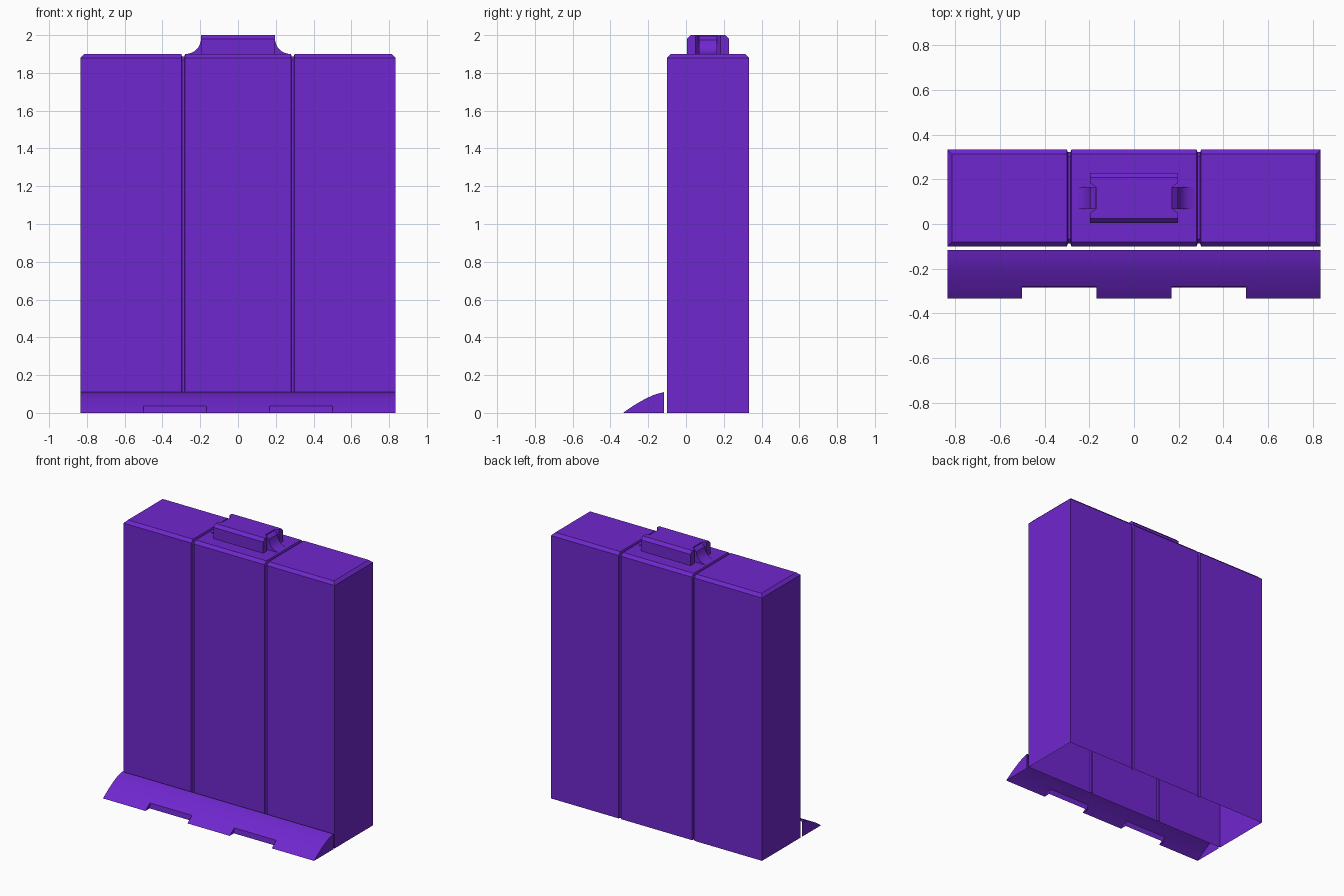
import bpy, bmesh

if "Cube" in bpy.data.objects:
    bpy.data.objects.remove(bpy.data.objects["Cube"])

purple = bpy.data.materials.new("purple")
purple.diffuse_color = (0.16, 0.02, 0.62, 1)
purple.use_nodes = True
purple.node_tree.nodes["Principled BSDF"].inputs["Base Color"].default_value = purple.diffuse_color


def make_object(name, polys, smooth=False):
    """Join a list of polygons (point lists) into one welded object."""
    bm = bmesh.new()
    for poly in polys:
        bm.faces.new([bm.verts.new(p) for p in poly])
    bmesh.ops.remove_doubles(bm, verts=bm.verts, dist=0.0001)
    bmesh.ops.recalc_face_normals(bm, faces=bm.faces)
    mesh = bpy.data.meshes.new(name)
    bm.to_mesh(mesh)
    bm.free()
    obj = bpy.data.objects.new(name, mesh)
    bpy.context.collection.objects.link(obj)
    mesh.materials.append(purple)
    if smooth:
        bpy.ops.object.select_all(action='DESELECT')
        obj.select_set(True)
        bpy.context.view_layer.objects.active = obj
        bpy.ops.object.shade_smooth_by_angle(angle=0.5)
    return obj


def bridge(a, b):
    """Quads between two equally long rows of points."""
    return [[a[i], a[i + 1], b[i + 1], b[i]] for i in range(len(a) - 1)]


# Cabinet body: open-bottomed shell with two grooves running over the top
def body_row(x, d=0.0, x_top=None):
    t = x if x_top is None else x_top
    y0, y1 = -0.10, 0.333
    return [(x, y0 + d, 0), (x, y0 + d, 1.88 - d), (t, y0 + 0.02 + d, 1.90 - d),
            (t, y1 - 0.02 - d, 1.90 - d), (x, y1 - d, 1.88 - d), (x, y1 - d, 0)]


half = [(0.28, 0), (0.284, 0.012), (0.296, 0.012), (0.30, 0)]
rows = [body_row(-0.835, 0, -0.815)]
rows += [body_row(-x, d) for x, d in reversed(half)]
rows += [body_row(x, d) for x, d in half]
rows += [body_row(0.835, 0, 0.815)]
polys = []
for a, b in zip(rows, rows[1:]):
    polys += bridge(a, b)
for r in (rows[0], rows[-1]):
    polys += [[r[0], r[1], r[4], r[5]], r[1:5]]
make_object("cabinet_body", polys)

# Handle block: chamfered front and back, notch in each end
side = [(0.196, 0.005), (0.196, 0.05), (0.17, 0.068), (0.17, 0.165),
        (0.196, 0.183), (0.196, 0.228)]
outline = side + [(-x, y) for x, y in reversed(side)]
layers = [[(x, y, z) for x, y in outline] for z in (1.90, 1.98)]
layers.append([(x, min(max(y, 0.025), 0.208), 2.0) for x, y in outline])
polys = [layers[-1]]
for a, b in zip(layers, layers[1:]):
    polys += bridge(a + a[:1], b + b[:1])
make_object("top_handle", polys)

# Curved fillets running from the handle notches down to the lid
curve = [(0.172, 1.995), (0.196, 1.975), (0.201, 1.952), (0.212, 1.932),
         (0.228, 1.916), (0.247, 1.906), (0.27, 1.90)]
for name, s in (("left_handle_fillet", -1), ("right_handle_fillet", 1)):
    a, b = ([(s * x, y, z) for x, z in curve] for y in (0.068, 0.165))
    polys = bridge(a, b)
    polys += [r + [(s * 0.172, r[0][1], 1.90)] for r in (a, b)]
    make_object(name, polys, True)

# Kick skirt: curved strip with two notches in its front edge
tip = [(-0.333, 0), (-0.307, 0.019)]
slope = [(-0.28, 0.037), (-0.245, 0.058), (-0.21, 0.077), (-0.175, 0.093),
         (-0.145, 0.103), (-0.116, 0.11)]
inner = (-0.285, 0)


def at(x, pts):
    return [(x, y, z) for y, z in pts]


xs = [-0.835, -0.50, -0.167, 0.167, 0.50, 0.835]
polys = []
for i in range(5):
    profile = tip + slope if i % 2 == 0 else [inner] + slope
    polys += bridge(at(xs[i], profile), at(xs[i + 1], profile))
for x in xs[1:-1]:
    polys.append(at(x, tip + [slope[0], inner]))
for x in (xs[0], xs[-1]):
    polys.append(at(x, tip + slope + [(-0.116, 0)]))
make_object("kick_skirt", polys, True)
